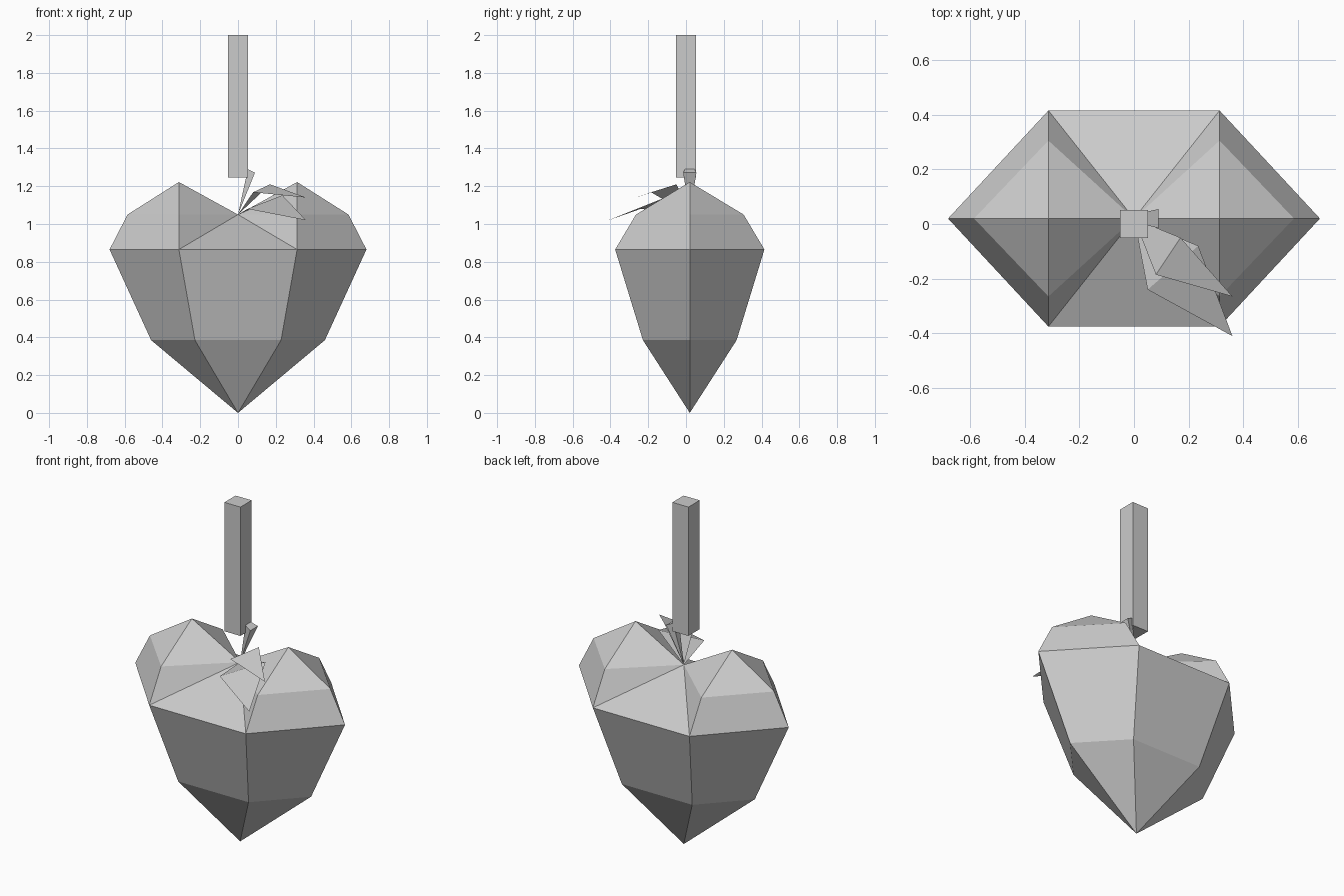
import bpy, bmesh

if "Cube" in bpy.data.objects:
    bpy.data.objects.remove(bpy.data.objects["Cube"])

CY = 0.02                      # centre line of the body
HEART = (0, CY, 1.05)          # dip where stem parts sprout

grey = bpy.data.materials.new("plain grey")
grey.diffuse_color = (0.6, 0.6, 0.6, 1)
grey.use_nodes = True
grey.node_tree.nodes["Principled BSDF"].inputs["Base Color"].default_value = grey.diffuse_color


def make(name, faces, closed=True):
    """Flat-shaded object from faces given as corner points."""
    bm = bmesh.new()
    for pts in faces:
        bm.faces.new([bm.verts.new(p) for p in pts])
    bmesh.ops.remove_doubles(bm, verts=bm.verts, dist=1e-4)
    if closed:
        bmesh.ops.recalc_face_normals(bm, faces=bm.faces)
    me = bpy.data.meshes.new(name)
    bm.to_mesh(me)
    bm.free()
    me.materials.append(grey)
    ob = bpy.data.objects.new(name, me)
    bpy.context.collection.objects.link(ob)
    return ob


def ring(side, corner_x, corner_y, z):
    """Six-sided cross-section of the body."""
    return [(side, CY, z), (corner_x, CY + corner_y, z), (-corner_x, CY + corner_y, z),
            (-side, CY, z), (-corner_x, CY - corner_y, z), (corner_x, CY - corner_y, z)]


# body: faceted cone below the widest ring
tip = (0, CY, 0)
low = ring(0.46, 0.228, 0.248, 0.385)
wide = ring(0.68, 0.313, 0.395, 0.865)
faces = []
for i in range(6):
    j = (i + 1) % 6
    faces.append([tip, low[j], low[i]])
    faces.append([low[i], low[j], wide[j], wide[i]])

# body: two lobes on top, mirrored in x and y
for sy in (-1, 1):
    for sx in (-1, 1):
        corner = (sx * 0.313, CY + sy * 0.395, 0.865)
        side = (sx * 0.68, CY, 0.865)
        shoulder = (sx * 0.585, CY, 1.05)
        mid = (sx * 0.313, CY + sy * 0.285, 1.05)
        peak = (sx * 0.313, CY, 1.222)
        faces += [[corner, side, shoulder, mid], [mid, shoulder, peak],
                  [HEART, mid, peak], [HEART, corner, mid]]
    faces.append([HEART, (-0.313, CY + sy * 0.395, 0.865), (0.313, CY + sy * 0.395, 0.865)])
make("body", faces)

# stem: square post
bpy.ops.mesh.primitive_cube_add(size=1, location=(0, 0, 1.6225))
stem = bpy.context.object
stem.name = "stem"
stem.scale = (0.104, 0.104, 0.755)
stem.data.materials.append(grey)

# twig: small spike widening upwards
top = [(0.052, CY - 0.026, 1.29), (0.09, CY - 0.035, 1.272),
       (0.09, CY + 0.035, 1.272), (0.052, CY + 0.026, 1.29)]
make("twig", [top] + [[HEART, top[i], top[(i + 1) % 4]] for i in range(4)])

# leaves: thin bent blades
for name, a, b, end in (
        ("upper_leaf", (0.08, -0.185, 1.168), (0.17, -0.05, 1.21), (0.36, -0.265, 1.14)),
        ("lower_leaf", (0.05, -0.24, 1.08), (0.235, -0.08, 1.152), (0.36, -0.41, 1.02))):
    make(name, [[HEART, a, b], [a, end, b]], closed=False)
